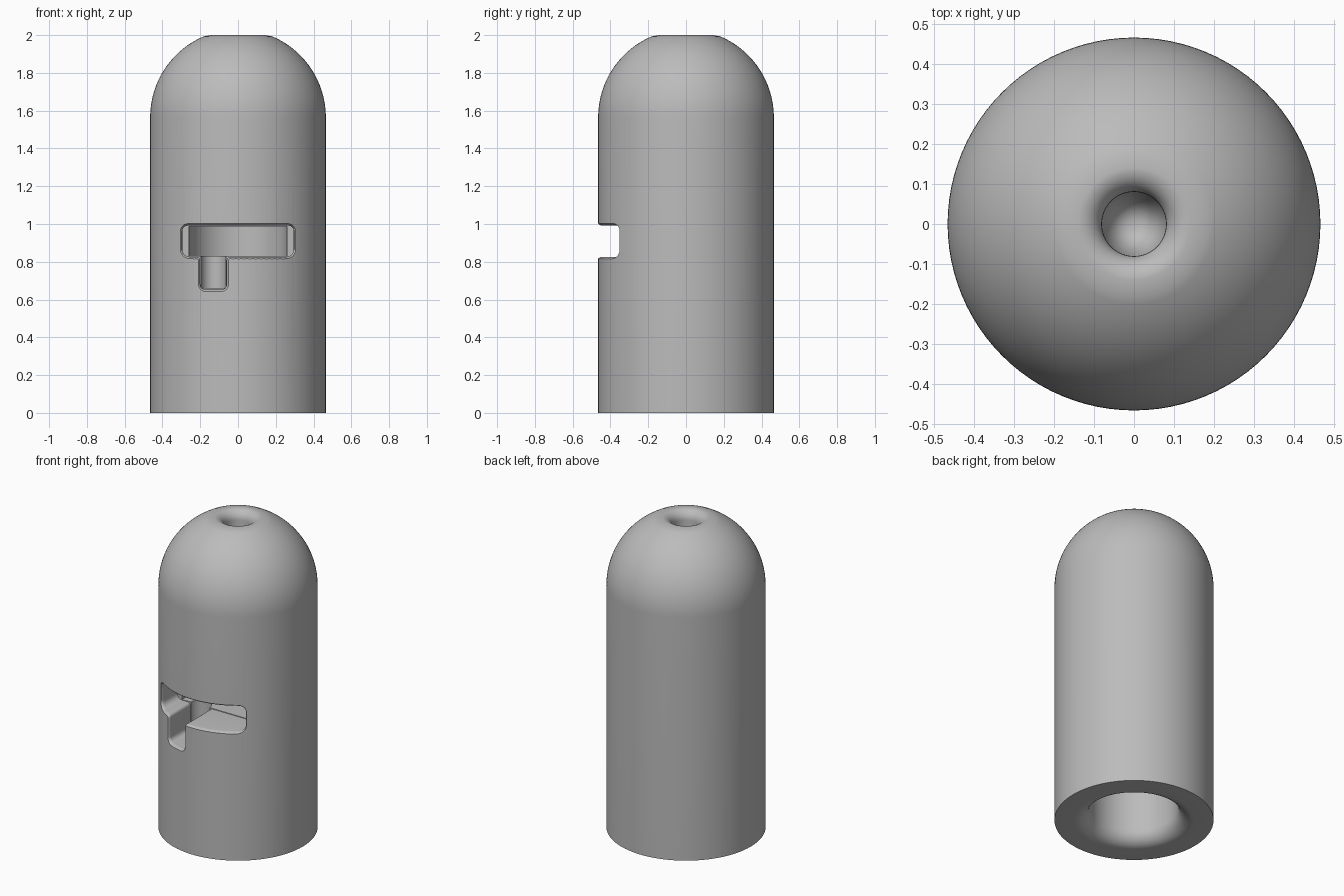
import bpy, bmesh, math
from mathutils import Vector

cube = bpy.data.objects.get("Cube")
if cube:
    bpy.data.objects.remove(cube, do_unlink=True)

R = 0.465

grey = bpy.data.materials.new("plain grey")
grey.use_nodes = True
colour = (0.5, 0.5, 0.5, 1)
grey.diffuse_color = colour
grey.node_tree.nodes["Principled BSDF"].inputs["Base Color"].default_value = colour


def arc(cx, cz, r, a0, a1, n):
    """Points on a circular arc, angles in degrees."""
    angles = [math.radians(a0 + (a1 - a0) * i / n) for i in range(n + 1)]
    return [(cx + r * math.cos(a), cz + r * math.sin(a)) for a in angles]


def finish(bm, name):
    bmesh.ops.recalc_face_normals(bm, faces=bm.faces)
    mesh = bpy.data.meshes.new(name)
    bm.to_mesh(mesh)
    bm.free()
    obj = bpy.data.objects.new(name, mesh)
    bpy.context.collection.objects.link(obj)
    mesh.materials.append(grey)
    return obj


def lathe(name, profile, steps=96):
    bm = bmesh.new()
    verts = [bm.verts.new((r, 0, z)) for r, z in profile]
    edges = [bm.edges.new(pair) for pair in zip(verts, verts[1:])]
    bmesh.ops.spin(bm, geom=verts + edges, cent=(0, 0, 0), axis=(0, 0, 1),
                   angle=math.tau, steps=steps, use_duplicate=False)
    bmesh.ops.remove_doubles(bm, verts=bm.verts, dist=0.0002)
    return finish(bm, name)


def rounded_outline(corners):
    """Rounded polygon in x and z, subdivided along its straight runs."""
    pts = []
    for i, (x, z, r) in enumerate(corners):
        p = Vector((x, z))
        a = (Vector(corners[i - 1][:2]) - p).normalized()
        b = (Vector(corners[(i + 1) % len(corners)][:2]) - p).normalized()
        centre = p + (a + b) * r
        for k in range(7):
            t = math.radians(15 * k)
            pts.append(centre - b * r * math.cos(t) - a * r * math.sin(t))
    out = []
    for p, q in zip(pts, pts[1:] + pts[:1]):
        n = max(1, math.ceil((q - p).length / 0.03))
        out += [p.lerp(q, k / n) for k in range(n)]
    return out


def slot_cutter(name, outline, layers, back):
    """Cutter that flares where it meets the round wall."""
    count = len(outline)
    normals = []
    for i in range(count):
        d = (outline[(i + 1) % count] - outline[i - 1]).normalized()
        normals.append(Vector((d.y, -d.x)))
    bm = bmesh.new()
    rings = []
    for radius, grow in layers:
        ring = []
        for p, n in zip(outline, normals):
            q = p + n * grow
            y = -math.sqrt(radius ** 2 - q.x ** 2) if radius else back
            ring.append(bm.verts.new((q.x, y, q.y)))
        rings.append(ring)
    for low, high in zip(rings, rings[1:]):
        for i in range(count):
            j = (i + 1) % count
            bm.faces.new((low[i], low[j], high[j], high[i]))
    # flat front cap, pulled clear of the wall
    for v in rings[0]:
        v.co.y = -0.6
    bm.faces.new(rings[0])
    bm.faces.new(rings[-1])
    return finish(bm, name)


def drum_cutter(name, radius, x, y, z0, z1):
    bm = bmesh.new()
    bmesh.ops.create_cone(bm, cap_ends=True, segments=64, radius1=radius,
                          radius2=radius, depth=z1 - z0)
    bmesh.ops.translate(bm, verts=bm.verts, vec=(x, y, (z0 + z1) / 2))
    return finish(bm, name)


# Domed body with a flared blind bore below and a rounded hole on top
bore = [(0, 0.58)] + arc(0.2, 0.52, 0.06, 90, 0, 6)
flare = arc(0.35, 0.09, 0.09, 180, 270, 10)
dome = arc(0, 1.565, R, 0, 67, 28)
lip = arc(0.14, 1.94, 0.06, 90, 180, 8)
profile = bore + flare + [(R, 0)] + dome + lip + [(0.08, 1.4), (0, 1.2)]
body = lathe("domed_body", profile)

# Wide slot with a short leg hanging from it
corners = [(-0.295, 0.826, 0.04), (-0.2, 0.826, 0.02), (-0.2, 0.652, 0.03),
           (-0.06, 0.652, 0.03), (-0.06, 0.826, 0.02), (0.295, 0.826, 0.04),
           (0.295, 0.992, 0.03), (-0.295, 0.992, 0.03)]
layers = [(0.55, 0.012), (0.475, 0.012), (R, 0.010), (0.46, 0.005),
          (0.452, 0.001), (0.444, 0), (0, 0)]
cutters = [
    slot_cutter("slot_cutter", rounded_outline(corners), layers, -0.2),
    drum_cutter("chamber_cutter", 0.26, 0, -0.2, 0.83, 0.988),
    drum_cutter("leg_cutter", 0.066, -0.13, -0.2, 0.66, 0.9),
]

bpy.ops.object.select_all(action="DESELECT")
bpy.context.view_layer.objects.active = body
body.select_set(True)
for cutter in cutters:
    mod = body.modifiers.new(cutter.name, "BOOLEAN")
    mod.operation = "DIFFERENCE"
    mod.solver = "EXACT"
    mod.object = cutter
    bpy.ops.object.modifier_apply(modifier=mod.name)
for cutter in cutters:
    bpy.data.objects.remove(cutter, do_unlink=True)

bpy.ops.object.shade_smooth_by_angle(angle=math.radians(35))
